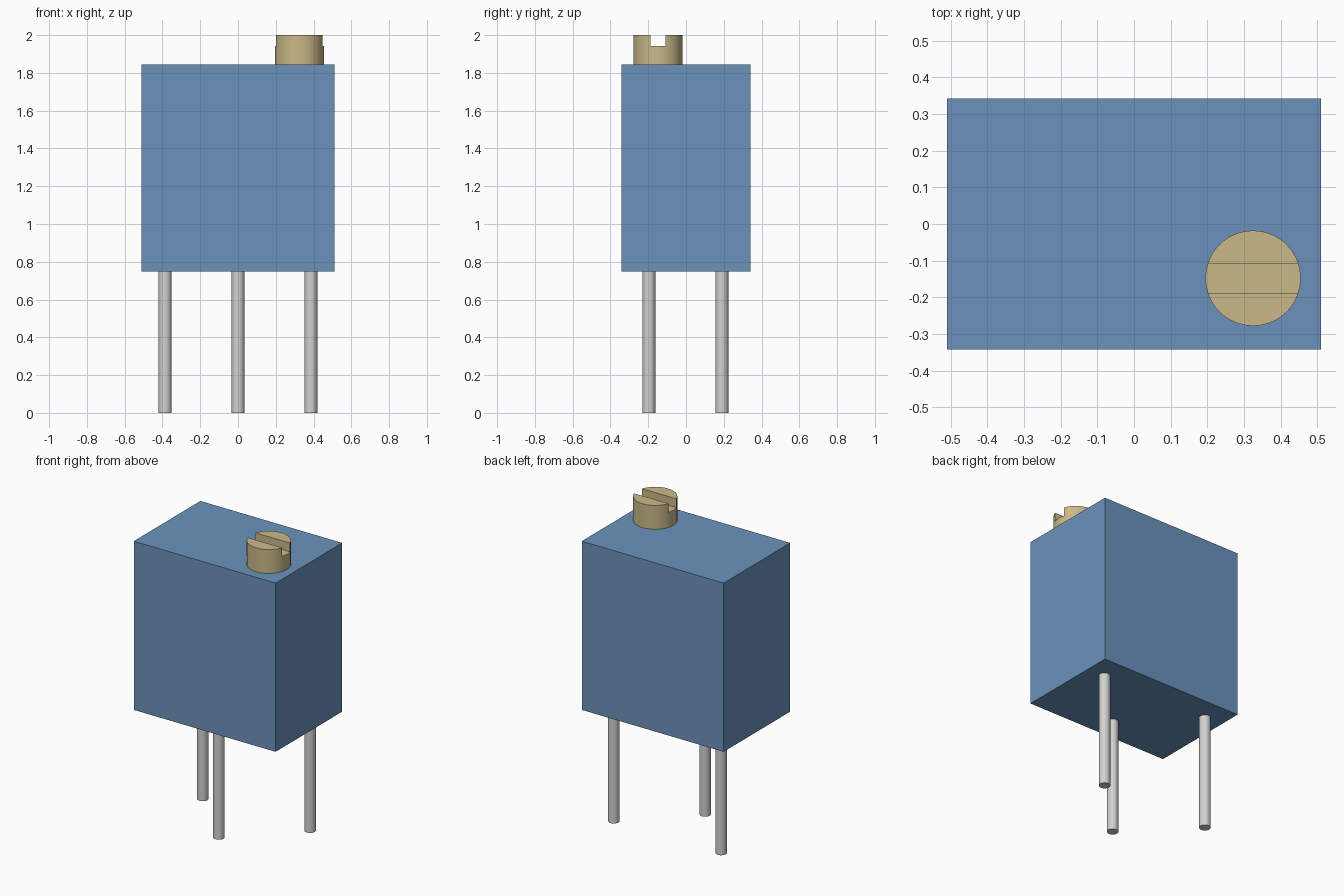
import bpy
from math import radians

if "Cube" in bpy.data.objects:
    bpy.data.objects.remove(bpy.data.objects["Cube"], do_unlink=True)


def material(name, rgb):
    mat = bpy.data.materials.new(name)
    mat.use_nodes = True
    color = (*rgb, 1)
    mat.diffuse_color = color
    mat.node_tree.nodes["Principled BSDF"].inputs["Base Color"].default_value = color
    return mat


def finish(name, mat):
    obj = bpy.context.object
    obj.name = obj.data.name = name
    if mat:
        obj.data.materials.append(mat)
    return obj


def box(name, size, center, mat=None):
    bpy.ops.mesh.primitive_cube_add(size=1, location=center)
    obj = finish(name, mat)
    obj.scale = size
    bpy.ops.object.transform_apply(location=False, rotation=False, scale=True)
    return obj


def cylinder(name, radius, x, y, bottom, top, sides, mat):
    bpy.ops.mesh.primitive_cylinder_add(
        vertices=sides, radius=radius, depth=top - bottom,
        location=(x, y, (bottom + top) / 2))
    return finish(name, mat)


def smooth(obj):
    bpy.ops.object.select_all(action="DESELECT")
    obj.select_set(True)
    bpy.context.view_layer.objects.active = obj
    bpy.ops.object.shade_smooth_by_angle(angle=radians(30))


blue = material("blue plastic", (0.15, 0.29, 0.5))
brass = material("brass", (0.59, 0.49, 0.25))
metal = material("tinned metal", (0.64, 0.64, 0.64))

BASE, TOP = 0.748, 1.845

# Housing
box("housing", (1.02, 0.684, TOP - BASE), (0, 0, (BASE + TOP) / 2), blue)

# Three pins, the middle one staggered forward
for name, x, y in (("right_pin", -0.386, 0.19),
                   ("middle_pin", 0, -0.196),
                   ("left_pin", 0.386, 0.19)):
    smooth(cylinder(name, 0.034, x, y, 0, BASE, 32, metal))

# Adjusting screw with a slot cut across its head
SX, SY = 0.325, -0.148
screw = cylinder("adjusting_screw", 0.13, SX, SY, TOP, 2, 64, brass)
cutter = box("slot_cutter", (0.4, 0.08, 0.2), (SX, SY, 2.043))
cutter.hide_render = True
slot = screw.modifiers.new("slot", "BOOLEAN")
slot.operation = "DIFFERENCE"
slot.solver = "EXACT"
slot.object = cutter
bpy.context.view_layer.objects.active = screw
bpy.ops.object.modifier_apply(modifier=slot.name)
bpy.data.objects.remove(cutter, do_unlink=True)
smooth(screw)
